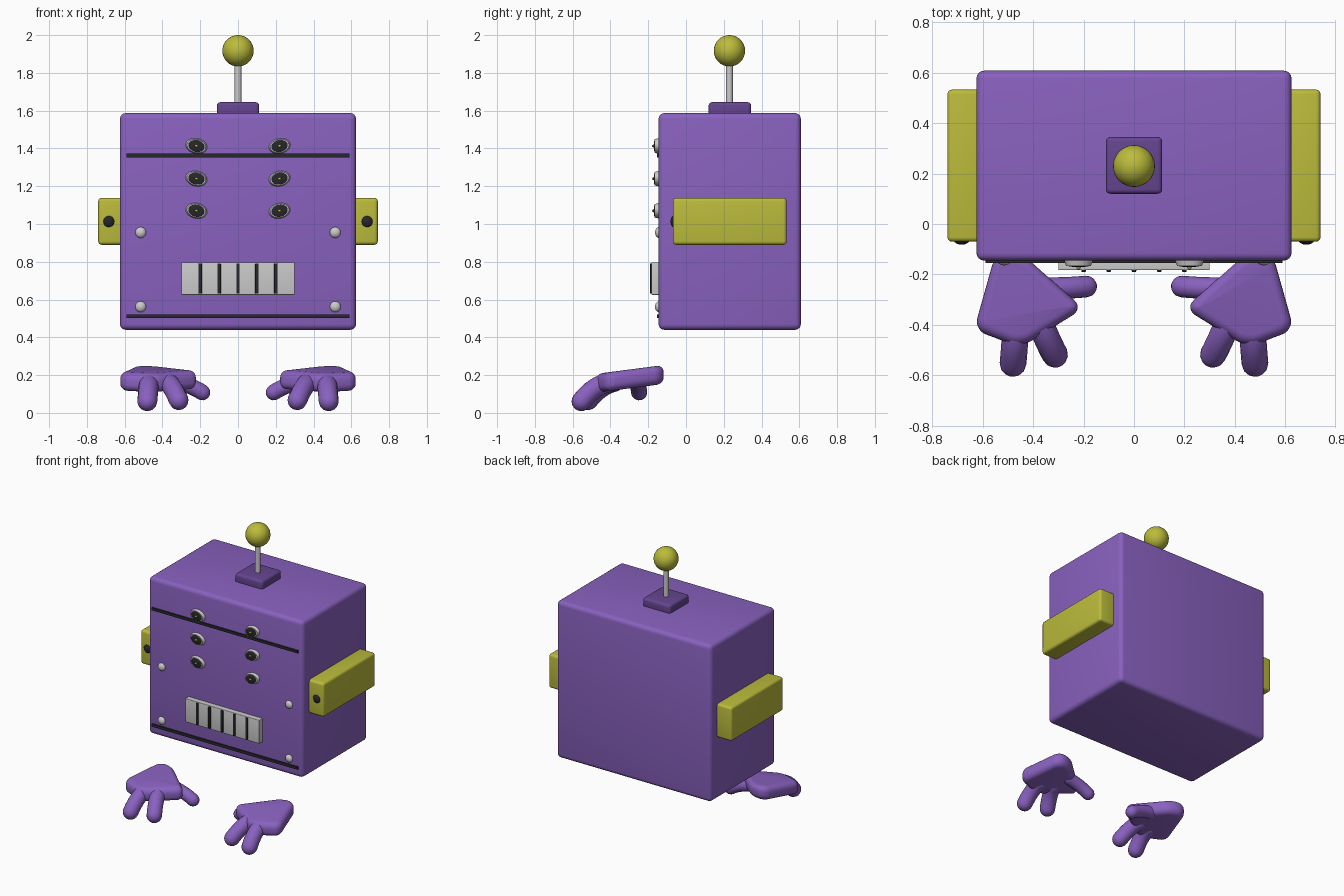
import bpy, bmesh, math
from mathutils import Vector, Matrix

if "Cube" in bpy.data.objects:
    bpy.data.objects.remove(bpy.data.objects["Cube"])


def material(name, rgb):
    m = bpy.data.materials.new(name)
    m.diffuse_color = (*rgb, 1)
    m.use_nodes = True
    m.node_tree.nodes["Principled BSDF"].inputs["Base Color"].default_value = m.diffuse_color
    return m


PURPLE = material("purple", (0.25, 0.12, 0.52))
DEEP = material("deep_purple", (0.13, 0.06, 0.28))
YELLOW = material("yellow", (0.50, 0.50, 0.045))
DARK = material("dark", (0.02, 0.02, 0.025))


def finish(o, name, mat=None):
    o.name = name
    if mat:
        o.data.materials.append(mat)
    bpy.ops.object.select_all(action='DESELECT')
    o.select_set(True)
    bpy.context.view_layer.objects.active = o
    bpy.ops.object.shade_smooth_by_angle(angle=math.radians(40))
    return o


def from_bmesh(bm, name, mat=None):
    bmesh.ops.recalc_face_normals(bm, faces=bm.faces)
    me = bpy.data.meshes.new(name)
    bm.to_mesh(me)
    bm.free()
    o = bpy.data.objects.new(name, me)
    bpy.context.collection.objects.link(o)
    return finish(o, name, mat)


def box(name, lo, hi, bevel=0, mat=None):
    lo, hi = Vector(lo), Vector(hi)
    bm = bmesh.new()
    bmesh.ops.create_cube(bm, size=1)
    bmesh.ops.scale(bm, vec=hi - lo, verts=bm.verts)
    bmesh.ops.translate(bm, vec=(lo + hi) / 2, verts=bm.verts)
    if bevel:
        bmesh.ops.bevel(bm, geom=bm.edges[:], offset=bevel, segments=4,
                        profile=0.5, affect='EDGES')
    return from_bmesh(bm, name, mat)


def ball(name, loc, scale, mat=None, tilt=0):
    bm = bmesh.new()
    m = (Matrix.Translation(loc) @ Matrix.Rotation(tilt, 4, 'Y')
         @ Matrix.Diagonal((*scale, 1)))
    bmesh.ops.create_uvsphere(bm, u_segments=32, v_segments=16, radius=1, matrix=m)
    return from_bmesh(bm, name, mat)


def frustum(name, loc, r1, r2, depth, rot=Matrix(), mat=None):
    bm = bmesh.new()
    bmesh.ops.create_cone(bm, cap_ends=True, segments=32, radius1=r1, radius2=r2,
                          depth=depth, matrix=Matrix.Translation(loc) @ rot)
    return from_bmesh(bm, name, mat)


def finger(name, a, b, c, r, mat):
    # quadratic path with a hemispherical tip made from shrinking radii
    a, b, c = Vector(a), Vector(b), Vector(c)
    pts = []
    for i in range(9):
        t = i / 8
        pts.append((a * (1 - t) ** 2 + b * 2 * t * (1 - t) + c * t * t, 1))
    start, end = (a - b).normalized(), (c - b).normalized()
    angles = [math.radians(d) for d in (20, 40, 58, 73, 84, 89)]
    head = [(a + start * r * math.sin(k), math.cos(k)) for k in reversed(angles)]
    tail = [(c + end * r * math.sin(k), math.cos(k)) for k in angles]
    pts = head + pts + tail
    cu = bpy.data.curves.new(name, 'CURVE')
    cu.dimensions = '3D'
    cu.bevel_depth = r
    cu.bevel_resolution = 5
    cu.use_fill_caps = True
    sp = cu.splines.new('POLY')
    sp.points.add(len(pts) - 1)
    for p, (co, rad) in zip(sp.points, pts):
        p.co = (*co, 1)
        p.radius = rad
    o = bpy.data.objects.new(name, cu)
    bpy.context.collection.objects.link(o)
    bpy.ops.object.select_all(action='DESELECT')
    o.select_set(True)
    bpy.context.view_layer.objects.active = o
    bpy.ops.object.convert(target='MESH')
    return finish(bpy.context.view_layer.objects.active, name, mat)


def palm(name, s):
    outline = [(0.20, -0.335), (0.45, -0.49), (0.635, -0.42), (0.55, -0.118), (0.445, -0.118)]
    bm = bmesh.new()
    f = bm.faces.new([bm.verts.new((s * x, y, 0)) for x, y in outline])
    up = bmesh.ops.extrude_face_region(bm, geom=[f])['geom']
    bmesh.ops.translate(bm, vec=(0, 0, 0.1),
                        verts=[g for g in up if isinstance(g, bmesh.types.BMVert)])
    bmesh.ops.recalc_face_normals(bm, faces=bm.faces)
    side = [e for e in bm.edges if abs(e.verts[0].co.z - e.verts[1].co.z) > 0.05]
    bmesh.ops.bevel(bm, geom=side, offset=0.05, segments=6, profile=0.5, affect='EDGES')
    rim = [e for e in bm.edges if abs(e.verts[0].co.z - e.verts[1].co.z) < 0.05]
    bmesh.ops.bevel(bm, geom=rim, offset=0.038, segments=5, profile=0.5, affect='EDGES')
    for v in bm.verts:  # slope down towards the fingers
        v.co.z += 0.153 + (v.co.y + 0.12) * 0.13
    return from_bmesh(bm, name, PURPLE)


# Body and antenna
box("body", (-0.625, -0.145, 0.44), (0.625, 0.608, 1.587), 0.03, PURPLE)
box("antenna_base", (-0.112, 0.12, 1.57), (0.112, 0.345, 1.645), 0.018, DEEP)
frustum("antenna_rod", (0, 0.23, 1.75), 0.018, 0.018, 0.24)
ball("antenna_ball", (0, 0.23, 1.917), (0.083,) * 3, YELLOW)

# Front seams and mouth
for n, z in (("upper", 1.362), ("lower", 0.512)):
    box(n + "_seam", (-0.59, -0.154, z - 0.01), (0.59, -0.13, z + 0.01), 0, DARK)
box("mouth_plate", (-0.3, -0.183, 0.625), (0.3, -0.14, 0.797), 0.004)
for i in range(5):
    x = -0.2 + 0.1 * i
    box("mouth_slot", (x - 0.009, -0.19, 0.631), (x + 0.009, -0.15, 0.791), 0.003, DARK)

FRONT = Matrix.Rotation(math.pi / 2, 4, 'X')  # cone axis towards -y
for s, tag in ((-1, "left"), (1, "right")):
    # Side blocks with dark knobs
    xs = sorted((s * 0.6, s * 0.74))
    box(tag + "_ear", (xs[0], -0.07, 0.89), (xs[1], 0.533, 1.138), 0.018, YELLOW)
    ball(tag + "_ear_knob", (s * 0.684, -0.062, 1.013), (0.032, 0.02, 0.032), DARK)
    # Rivets
    for z in (0.955, 0.562):
        ball(tag + "_rivet", (s * 0.515, -0.142, z), (0.029, 0.022, 0.029))
    # Tilted oval eyes
    tilt = -s * math.radians(12)
    for z in (1.413, 1.24, 1.07):
        rot = Matrix.Rotation(tilt, 4, 'Y') @ Matrix.Diagonal((1, 1, 0.7, 1)) @ FRONT
        frustum(tag + "_eye_rim", (s * 0.22, -0.152, z), 0.06, 0.05, 0.028, rot)
        ball(tag + "_eye_lens", (s * 0.22, -0.164, z), (0.046, 0.007, 0.033), DARK, tilt)
        ball(tag + "_eye_pupil", (s * 0.22, -0.17, z), (0.009, 0.011, 0.007), YELLOW, tilt)
    # Hands
    palm(tag + "_palm", s)
    finger(tag + "_outer_finger", (s * 0.47, -0.40, 0.163), (s * 0.473, -0.485, 0.15),
           (s * 0.48, -0.553, 0.062), 0.053, PURPLE)
    finger(tag + "_inner_finger", (s * 0.375, -0.38, 0.163), (s * 0.35, -0.45, 0.15),
           (s * 0.314, -0.518, 0.067), 0.052, PURPLE)
    finger(tag + "_thumb", (s * 0.36, -0.255, 0.17), (s * 0.26, -0.255, 0.155),
           (s * 0.19, -0.248, 0.109), 0.043, PURPLE)
